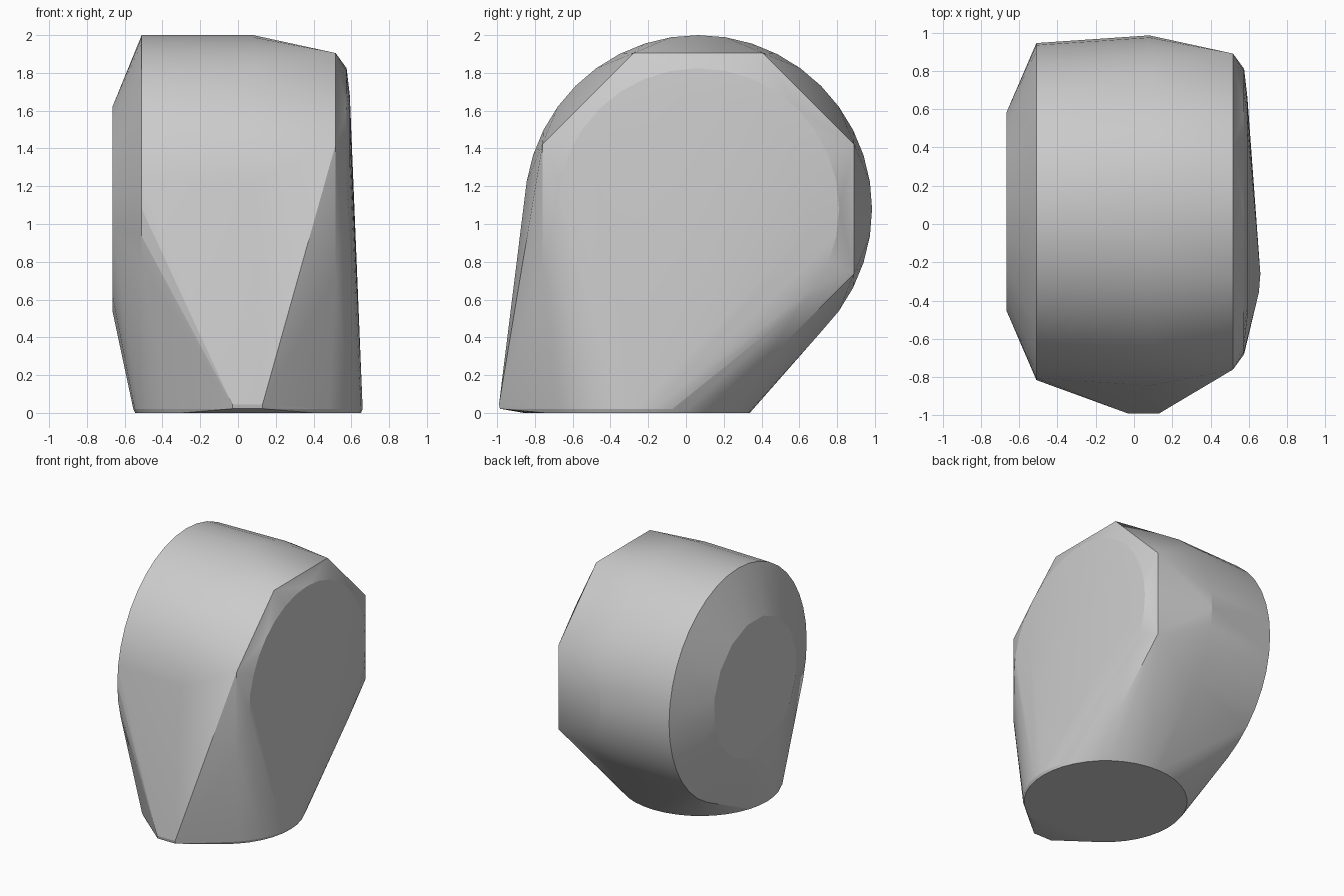
import bpy, bmesh, math

if "Cube" in bpy.data.objects:
    bpy.data.objects.remove(bpy.data.objects["Cube"])

CY, CZ = 0.065, 1.08   # centre of the round sections along x


def section(bm, x, r, sides, ry=None, turn=0.0):
    """Ring of points in a plane of constant x."""
    ry = ry or r
    for i in range(sides):
        a = 2 * math.pi * (i + turn) / sides
        bm.verts.new((x, CY + ry * math.cos(a), CZ + r * math.sin(a)))


def base_ring(bm, z, r, sides=40):
    """Ring of points in a horizontal plane at the foot."""
    for i in range(sides):
        a = 2 * math.pi * i / sides
        bm.verts.new((0.053 + r * math.cos(a), -0.26 + r * math.sin(a), z))


bm = bmesh.new()
# round body, from left cap to right cap
section(bm, -0.665, 0.55, 16, 0.53, 0.5)
section(bm, -0.51, 0.92, 40, 0.88)
section(bm, 0.08, 0.92, 40)
section(bm, 0.575, 0.745, 32)
section(bm, 0.592, 0.60, 32)
# octagonal shoulder on the right
section(bm, 0.517, 0.825 / math.cos(math.pi / 8), 8, turn=0.5)
# round foot with a thin bevel
base_ring(bm, 0.0, 0.598)
base_ring(bm, 0.02, 0.607)
# front toe
for x in (-0.03, 0.13):
    bm.verts.new((x, -0.985, 0.022))
    bm.verts.new((x, -0.99, 0.045))

# skin all sections as one convex shell
res = bmesh.ops.convex_hull(bm, input=bm.verts[:])
bmesh.ops.delete(bm, geom=[v for v in bm.verts if not v.link_faces], context='VERTS')
bmesh.ops.dissolve_limit(bm, angle_limit=math.radians(0.5), verts=bm.verts[:], edges=bm.edges[:])
bmesh.ops.recalc_face_normals(bm, faces=bm.faces[:])

me = bpy.data.meshes.new("rounded_shell")
bm.to_mesh(me)
bm.free()
shell = bpy.data.objects.new("rounded_shell", me)
bpy.context.collection.objects.link(shell)
bpy.context.view_layer.objects.active = shell
shell.select_set(True)
bpy.ops.object.shade_smooth_by_angle(angle=math.radians(12))
